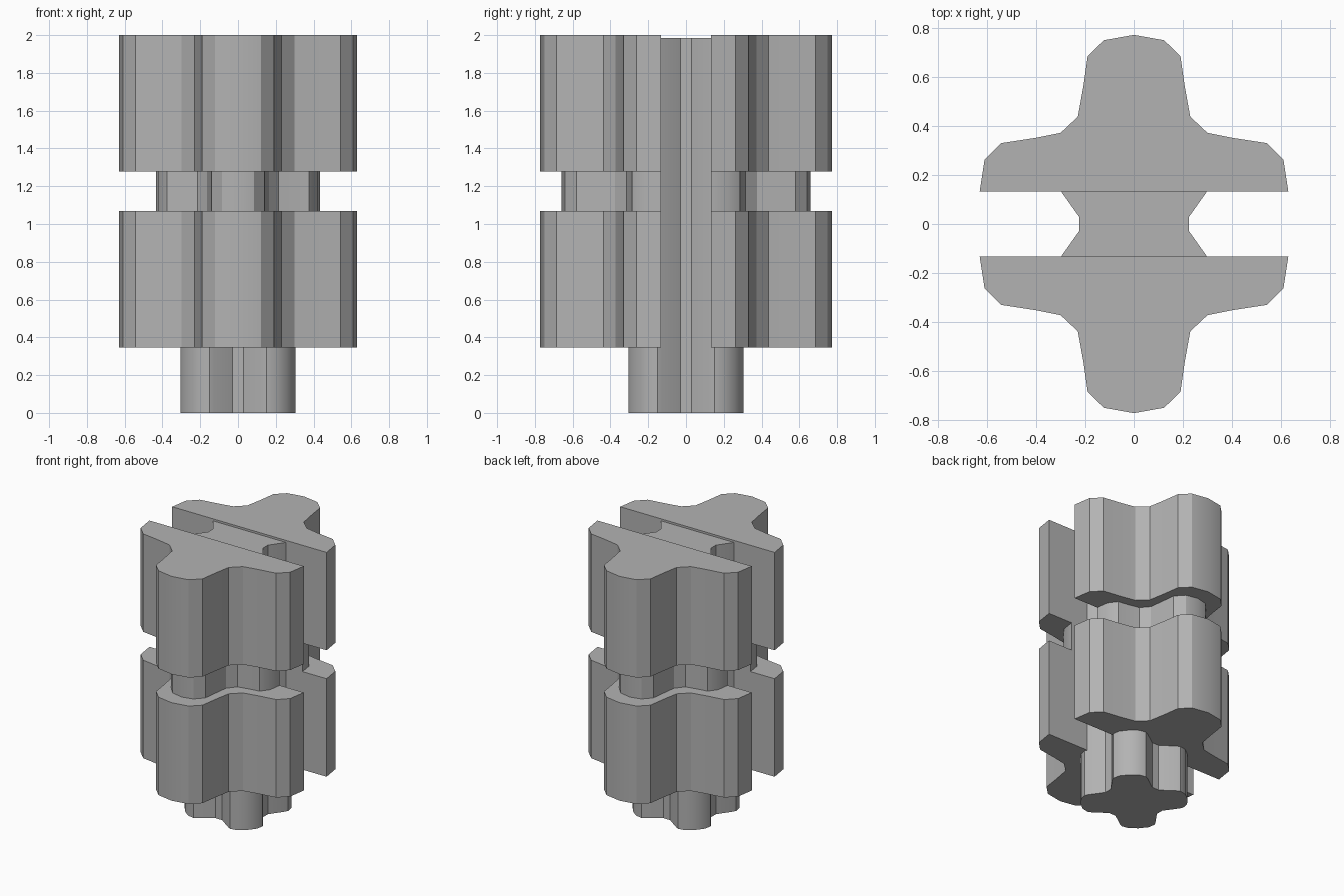
import bpy, bmesh, math

if "Cube" in bpy.data.objects:
    bpy.data.objects.remove(bpy.data.objects["Cube"])

grey = bpy.data.materials.new("dark_grey")
grey.diffuse_color = (.45, .45, .45, 1)
grey.use_nodes = True
grey.node_tree.nodes["Principled BSDF"].inputs["Base Color"].default_value = grey.diffuse_color


def finish(name, bm):
    bmesh.ops.recalc_face_normals(bm, faces=bm.faces)
    me = bpy.data.meshes.new(name)
    bm.to_mesh(me)
    bm.free()
    me.materials.append(grey)
    ob = bpy.data.objects.new(name, me)
    bpy.context.collection.objects.link(ob)
    bpy.ops.object.select_all(action='DESELECT')
    ob.select_set(True)
    bpy.context.view_layer.objects.active = ob
    bpy.ops.object.shade_smooth_by_angle(angle=math.radians(30))
    return ob


def mirrored_x(half):
    # right half runs from the slot wall up to the lobe tip at x = 0
    return half + [(-x, y) for x, y in reversed(half[:-1])]


# Outer body outline and the smaller outline inside the waist groove
outer = mirrored_x([(.63, .133), (.61, .263), (.543, .33), (.40, .352),
                    (.30, .372), (.23, .438), (.208, .56), (.19, .685),
                    (.123, .75), (0, .772)])
inner = mirrored_x([(.433, .133), (.42, .225), (.375, .285), (.29, .298),
                    (.215, .315), (.165, .375), (.152, .48), (.14, .58),
                    (.085, .64), (0, .66)])


# Body half: stacked rings with a groove, flat slot wall at the back
def body_half(name):
    bm = bmesh.new()
    levels = [(outer, .345), (outer, 1.068), (inner, 1.068),
              (inner, 1.278), (outer, 1.278), (outer, 2.0)]
    rings = [[bm.verts.new((x, y, z)) for x, y in prof] for prof, z in levels]
    for a, b in zip(rings, rings[1:]):
        for i in range(len(a) - 1):
            bm.faces.new((a[i], a[i + 1], b[i + 1], b[i]))
    bm.faces.new(rings[0])
    bm.faces.new(rings[-1])
    bm.faces.new([r[0] for r in rings] + [r[-1] for r in reversed(rings)])
    return finish(name, bm)


body = body_half("slotted_body")
mirror = body.modifiers.new("mirror", 'MIRROR')
mirror.use_axis = (False, True, False)

# Core: four diagonal lobes, runs through the slot and out as the bottom peg
side = [(.224, .028), (.295, .128), (.305, .15), (.296, .2)]
lobe = side + [(.254, .254)] + [(y, x) for x, y in reversed(side)]
outline = []
for quarter in range(4):
    outline += lobe
    lobe = [(-y, x) for x, y in lobe]

bm = bmesh.new()
low = [bm.verts.new((x, y, 0)) for x, y in outline]
top = [bm.verts.new((x, y, 1.985)) for x, y in outline]
n = len(low)
for i in range(n):
    j = (i + 1) % n
    bm.faces.new((low[i], low[j], top[j], top[i]))
bm.faces.new(low)
bm.faces.new(top)
finish("core_peg", bm)
